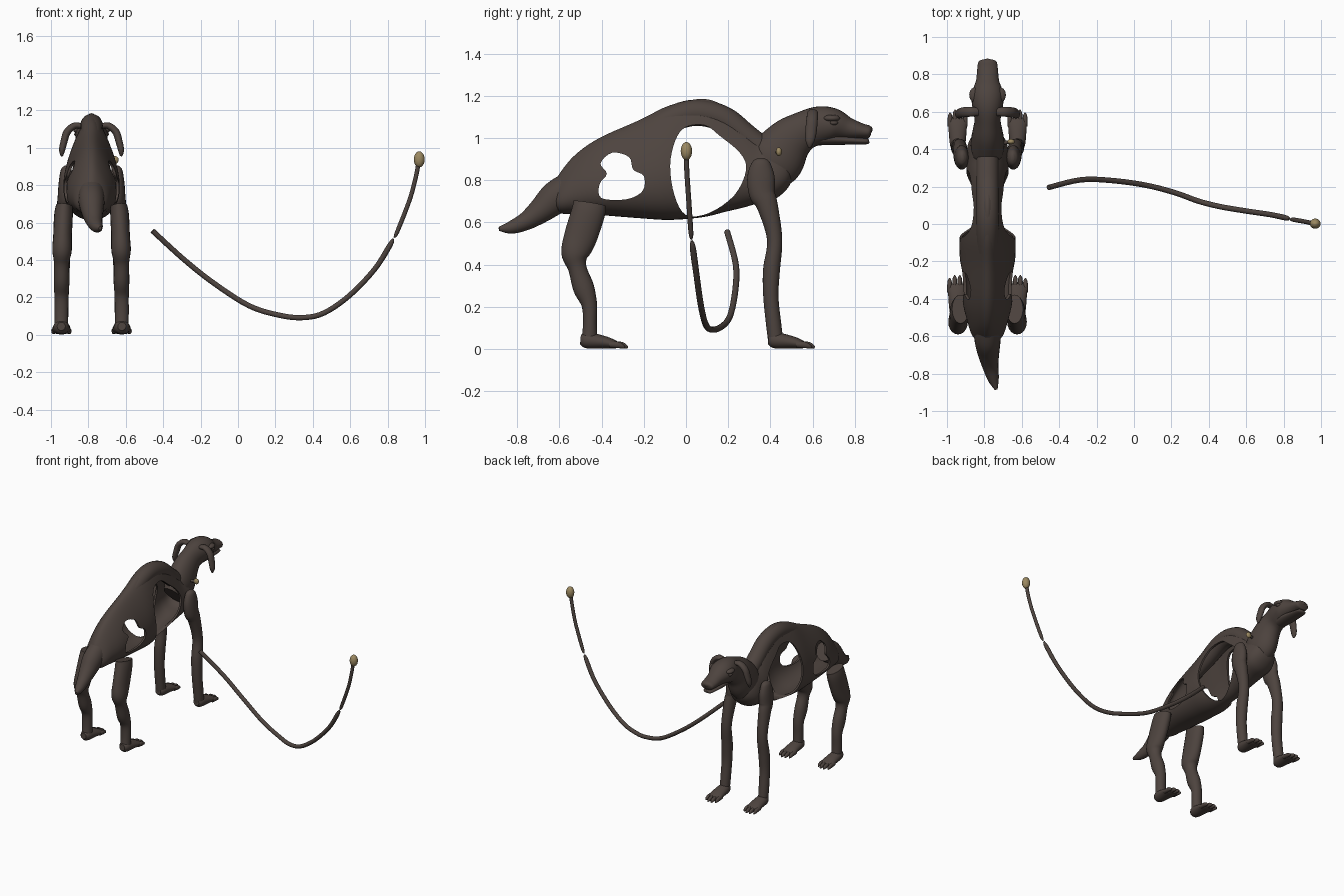
import bpy, bmesh, math
from mathutils import Vector

CX = -0.783  # centre line of the hound


def material(name, rgb):
    m = bpy.data.materials.new(name)
    m.diffuse_color = (*rgb, 1)
    return m


BARK = material("dark brown", (0.075, 0.057, 0.049))
GOLD = material("dull gold", (0.33, 0.25, 0.12))


def curve(pts, n=6, closed=False):
    """Catmull-Rom through tuples of any length."""
    out, c = [], len(pts)
    for i in range(c if closed else c - 1):
        if closed:
            p = [pts[(i + k) % c] for k in (-1, 0, 1, 2)]
        else:
            p = [pts[min(max(i + k, 0), c - 1)] for k in (-1, 0, 1, 2)]
        for s in range(n):
            t = s / n
            out.append(tuple(0.5 * (2 * b + (d - a) * t + (2 * a - 5 * b + 4 * d - e) * t * t
                                    + (3 * b - a - 3 * d + e) * t ** 3) for a, b, d, e in zip(*p)))
    if not closed:
        out.append(pts[-1])
    return out


def finish(bm, name, mat):
    bmesh.ops.recalc_face_normals(bm, faces=bm.faces)
    me = bpy.data.meshes.new(name)
    bm.to_mesh(me)
    bm.free()
    ob = bpy.data.objects.new(name, me)
    bpy.context.collection.objects.link(ob)
    me.materials.append(mat)
    return ob


def smooth(ob, angle=45):
    bpy.ops.object.select_all(action='DESELECT')
    ob.select_set(True)
    bpy.context.view_layer.objects.active = ob
    bpy.ops.object.shade_smooth_by_angle(angle=math.radians(angle))
    return ob


def skin(rings, name, mat):
    """Bridge rings of points and cap the ends."""
    bm = bmesh.new()
    vs = [[bm.verts.new(p) for p in r] for r in rings]
    m = len(vs[0])
    for a, b in zip(vs, vs[1:]):
        for j in range(m):
            bm.faces.new((a[j], a[(j + 1) % m], b[(j + 1) % m], b[j]))
    bm.faces.new(vs[0])
    bm.faces.new(vs[-1])
    return finish(bm, name, mat)


def loft(name, pts, side=(1, 0, 0), segs=20, n=5, mat=BARK):
    """Tube through (x, y, z, half width along side, half depth)."""
    pts = curve(pts, n)
    side, rings = Vector(side), []
    for i, p in enumerate(pts):
        a, b = pts[max(i - 1, 0)], pts[min(i + 1, len(pts) - 1)]
        t = (Vector(b[:3]) - Vector(a[:3])).normalized()
        nrm = t.cross(side).normalized()
        u = nrm.cross(t)
        w, h = max(p[3], 0.001), max(p[4], 0.001)
        rings.append([Vector(p[:3]) + u * w * math.cos(k) + nrm * h * math.sin(k)
                      for k in (2 * math.pi * j / segs for j in range(segs))])
    return smooth(skin(rings, name, mat))


def mid(pts):
    """Place (y, z, width, depth) points on the centre line."""
    return [(CX, *p) for p in pts]


def ball(name, loc, size, mat):
    bm = bmesh.new()
    bmesh.ops.create_uvsphere(bm, u_segments=20, v_segments=12, radius=1)
    for v in bm.verts:
        v.co = Vector(a * b + c for a, b, c in zip(v.co, size, loc))
    return smooth(finish(bm, name, mat))


# Hollow torso: y, bottom, top, half width
TORSO = [(-.645, .69, .75, .03), (-.60, .645, .83, .075), (-.525, .64, .92, .10), (-.41, .635, 1.0, .125),
         (-.22, .62, 1.085, .137), (-.075, .612, 1.155, .14), (.08, .625, 1.185, .115),
         (.185, .65, 1.15, .107), (.27, .67, 1.085, .105), (.34, .69, 1.02, .105),
         (.42, .71, .99, .10), (.48, .76, .95, .07), (.51, .82, .90, .02)]
rings = []
for y, zb, zt, w in curve(TORSO, 5):
    rings.append([(CX + w * math.cos(k) * (1 - .4 * math.sin(k)), y,
                   (zb + zt) / 2 + (zt - zb) / 2 * math.sin(k))
                  for k in (2 * math.pi * j / 48 for j in range(48))])
torso = skin(rings, "torso_shell", BARK)
bpy.context.view_layer.objects.active = torso
sol = torso.modifiers.new("thickness", 'SOLIDIFY')
sol.thickness, sol.offset = .014, -1
bpy.ops.object.modifier_apply(modifier=sol.name)

# Ragged holes cut through both flanks (y, z outlines)
CHEST = [(-.05, .99), (0, 1.052), (.09, 1.06), (.16, 1.01), (.255, .93), (.285, .85), (.23, .73),
         (.11, .645), (0, .635), (-.055, .73), (-.075, .87)]
FLANK = [(-.405, .88), (-.35, .93), (-.27, .91), (-.25, .85), (-.20, .82), (-.205, .75),
         (-.28, .71), (-.40, .715), (-.41, .78), (-.375, .83)]
for outline in (CHEST, FLANK):
    o = curve(outline, 4, True)
    cutter = skin([[(CX + s, y, z) for y, z in o] for s in (-.3, .3)], "hole_cutter", BARK)
    cutter.hide_render = True
    b = torso.modifiers.new("hole", 'BOOLEAN')
    b.operation, b.solver, b.object = 'DIFFERENCE', 'EXACT', cutter
    bpy.context.view_layer.objects.active = torso
    bpy.ops.object.modifier_apply(modifier=b.name)
    bpy.data.objects.remove(cutter)
smooth(torso)

# Arched spine, neck with head, lower jaw, tail
loft("spine", mid([(-.30, .975, .04, .04), (-.15, 1.05, .055, .058), (-.02, 1.108, .06, .062),
                   (.08, 1.118, .06, .062), (.185, 1.085, .06, .062), (.28, 1.01, .06, .06), (.38, .93, .06, .06)]))
loft("neck_and_head", mid([(.35, .83, .07, .10), (.42, .895, .09, .135), (.49, .985, .08, .112),
                           (.56, 1.035, .07, .092), (.635, 1.06, .083, .09), (.70, 1.062, .085, .078),
                           (.765, 1.045, .062, .054), (.83, 1.033, .055, .037), (.868, 1.028, .048, .03),
                           (.878, 1.026, .025, .015)]), segs=28)
loft("lower_jaw", mid([(.62, 1.0, .05, .035), (.72, .993, .052, .026), (.80, .987, .045, .018),
                       (.855, .984, .036, .014), (.868, .984, .018, .007)]))
ball("nose", (CX, .866, 1.04), (.03, .018, .018), BARK)
tail = [(-.783, -.55, .76, .07, .08), (-.783, -.62, .715, .07, .078), (-.778, -.69, .655, .058, .06),
        (-.768, -.76, .605, .043, .043), (-.752, -.83, .576, .03, .03), (-.737, -.885, .57, .008, .01)]
loft("tail", tail)


def foot(name, x, heel, toe):
    """Flat paw with four toes."""
    L = toe - heel
    loft(name, [(x, heel, .045, .022, .022), (x, heel + .03, .042, .04, .038),
                (x, heel + .5 * L, .032, .048, .03), (x, heel + .72 * L, .022, .05, .02),
                (x, heel + .8 * L, .018, .04, .012)])
    for i in range(4):
        tx = x + (i - 1.5) * .027
        end = toe - (.015 if i in (0, 3) else 0)
        loft(f"{name}_toe_{i + 1}", [(tx, heel + .6 * L, .022, .013, .014), (tx, end - .035, .02, .013, .016),
                                     (tx, end - .012, .013, .010, .011), (tx, end, .007, .003, .004)],
             segs=10, n=3)


# Paired parts: offset from centre line, y, z, half width, half depth
FRONT = [(.135, .355, .905, .008, .015), (.135, .355, .885, .028, .042), (.137, .355, .82, .038, .064),
         (.14, .36, .74, .041, .062), (.145, .385, .68, .04, .05), (.15, .42, .52, .037, .036),
         (.155, .405, .375, .039, .04), (.158, .402, .25, .037, .036), (.16, .415, .12, .036, .036),
         (.16, .425, .04, .034, .036)]
HIND = [(.145, -.455, .69, .045, .078), (.15, -.465, .64, .05, .08), (.155, -.50, .53, .05, .078),
        (.158, -.525, .45, .052, .066), (.16, -.515, .385, .041, .044), (.16, -.485, .29, .042, .05),
        (.161, -.458, .21, .038, .037), (.162, -.455, .12, .037, .033), (.162, -.457, .045, .036, .038)]
EAR = [(.05, .60, 1.115, .022, .014), (.09, .60, 1.118, .026, .018), (.13, .597, 1.085, .027, .02),
       (.148, .592, 1.03, .027, .019), (.158, .587, .985, .021, .016), (.158, .585, .955, .006, .006)]
for tag, s in (("left", -1), ("right", 1)):
    place = lambda pts: [(CX + s * p[0], *p[1:]) for p in pts]
    loft(f"front_leg_{tag}", place(FRONT))
    loft(f"hind_leg_{tag}", place(HIND))
    foot(f"front_foot_{tag}", CX + s * .16, .39, .61)
    foot(f"hind_foot_{tag}", CX + s * .162, -.50, -.275)
    loft(f"ear_{tag}", place(EAR), side=(0, 1, 0), segs=14)
    ball(f"brow_{tag}", (CX + s * .068, .69, 1.093), (.03, .04, .017), BARK)
    ball(f"eye_{tag}", (CX + s * .077, .70, 1.072), (.016, .02, .012), BARK)

# Leash in two pieces, pinched where they meet
LEASH = [(-.457, .195, .556), (-.286, .236, .40), (-.125, .233, .273), (.06, .208, .155), (.22, .167, .105),
         (.345, .122, .092), (.46, .093, .117), (.596, .07, .21), (.73, .05, .35), (.81, .033, .475)]
loft("leash_lower", [(*p, .0145, .0145) for p in LEASH] + [(.83, .028, .513, .006, .006)],
     side=(0, 1, 0), segs=14)
loft("leash_upper", [(.835, .026, .52, .004, .004), (.853, .023, .555, .0115, .0115), (.917, .012, .72, .012, .012),
                     (.95, .004, .84, .012, .012), (.965, .002, .92, .012, .012)], side=(0, 1, 0), segs=14)

# Gold knob on the leash and stud on the neck
ball("leash_knob", (.969, .002, .938), (.029, .027, .043), GOLD)
ball("neck_stud", (-.658, .44, .935), (.02, .014, .021), GOLD)
loft("stud_pin", [(-.72, .43, .93, .01, .01), (-.66, .44, .935, .01, .01)], side=(0, 1, 0), segs=10)
